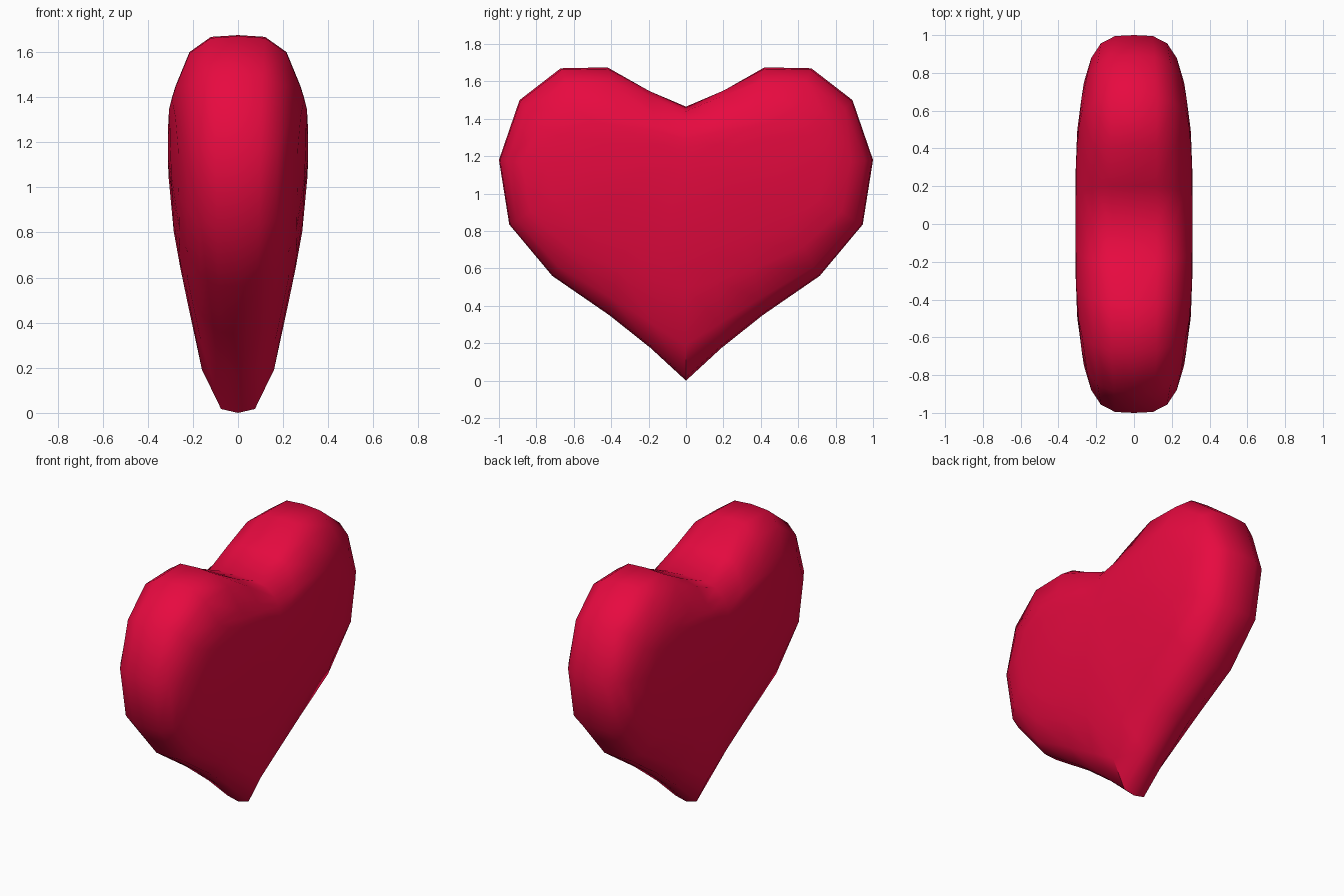
import bpy, bmesh

if "Cube" in bpy.data.objects:
    bpy.data.objects.remove(bpy.data.objects["Cube"])

CZ = 1.15  # height of the widest level, centre of the side faces

# right half of the heart outline (y, z), cleft to tip
half = [(0, 1.465), (0.2, 1.55), (0.42, 1.675), (0.67, 1.67), (0.89, 1.5), (1.0, 1.18),
        (0.945, 0.835), (0.715, 0.56), (0.41, 0.35), (0.19, 0.175), (0, 0.0)]
outline = half + [(-y, z) for y, z in reversed(half[1:-1])]

# rings from rim to face: scale y, scale up, scale down,
# x at side, x at top, x at tip, then x and z at cleft
rings = [(1.0, 1.0, 1.0, 0, 0, 0, 0, 1.465),
         (0.995, 0.985, 0.985, 0.10, 0.12, 0.075, 0.12, 1.46),
         (0.957, 0.857, 0.833, 0.175, 0.215, 0.16, 0.21, 1.44),
         (0.88, 0.57, 0.57, 0.226, 0.277, 0.225, 0.265, 1.39),
         (0.75, 0.465, 0.44, 0.265, 0.294, 0.256, 0.293, 1.345),
         (0.50, 0.37, 0.30, 0.30, 0.306, 0.285, 0.305, 1.29),
         (0.25, 0.22, 0.08, 0.31, 0.31, 0.309, 0.31, 1.24)]


def ring_points(ring, side):
    sy, up, down, xs, xt, xb, xc, cleft = ring
    w = max(0, (sy - 0.6) / 0.4)
    pts = []
    for y, z in outline:
        d = z - CZ
        if d > 0:
            t = d / 0.525
            x, dz = xs + (xt - xs) * t * t, d * up
            # keep the face full around the cleft
            if abs(y) < 0.01:
                x, dz = xc, cleft - CZ
            elif abs(y) < 0.3:
                x, dz = (xc + xt) / 2, 0.5 * (cleft - CZ) + 0.5 * 0.525 * up
                dz = min(dz, 0.4)
        else:
            # the tip is set in more than the lower sides
            t = -d / CZ
            x = xs + (xb - xs) * t
            dz = d * (1 - (1 - down) * (1 - w + w * (0.25 + 0.75 * t * t)))
        pts.append((side * x, y * sy, CZ + dz))
    return pts


bm = bmesh.new()
n = len(outline)
rim = [bm.verts.new(p) for p in ring_points(rings[0], 1)]

# both sides of the heart share the rim
for side in (1, -1):
    prev = rim
    for ring in rings[1:]:
        cur = [bm.verts.new(p) for p in ring_points(ring, side)]
        for i in range(n):
            j = (i + 1) % n
            bm.faces.new((prev[i], prev[j], cur[j], cur[i]))
        prev = cur
    pole = bm.verts.new((side * 0.31, 0, CZ))
    for i in range(n):
        bm.faces.new((prev[i], prev[(i + 1) % n], pole))
bmesh.ops.recalc_face_normals(bm, faces=bm.faces)

# smooth shading with a sharp crease at the bottom tip
for f in bm.faces:
    f.smooth = True
for e in bm.edges:
    if all(abs(v.co.y) < 0.001 and v.co.z < 0.25 for v in e.verts):
        e.smooth = False

mesh = bpy.data.meshes.new("heart")
bm.to_mesh(mesh)
bm.free()
heart = bpy.data.objects.new("heart", mesh)
bpy.context.collection.objects.link(heart)

# red material
mat = bpy.data.materials.new("red")
mat.diffuse_color = (0.8, 0.003, 0.051, 1)
mat.use_nodes = True
mat.node_tree.nodes["Principled BSDF"].inputs["Base Color"].default_value = mat.diffuse_color
mesh.materials.append(mat)
